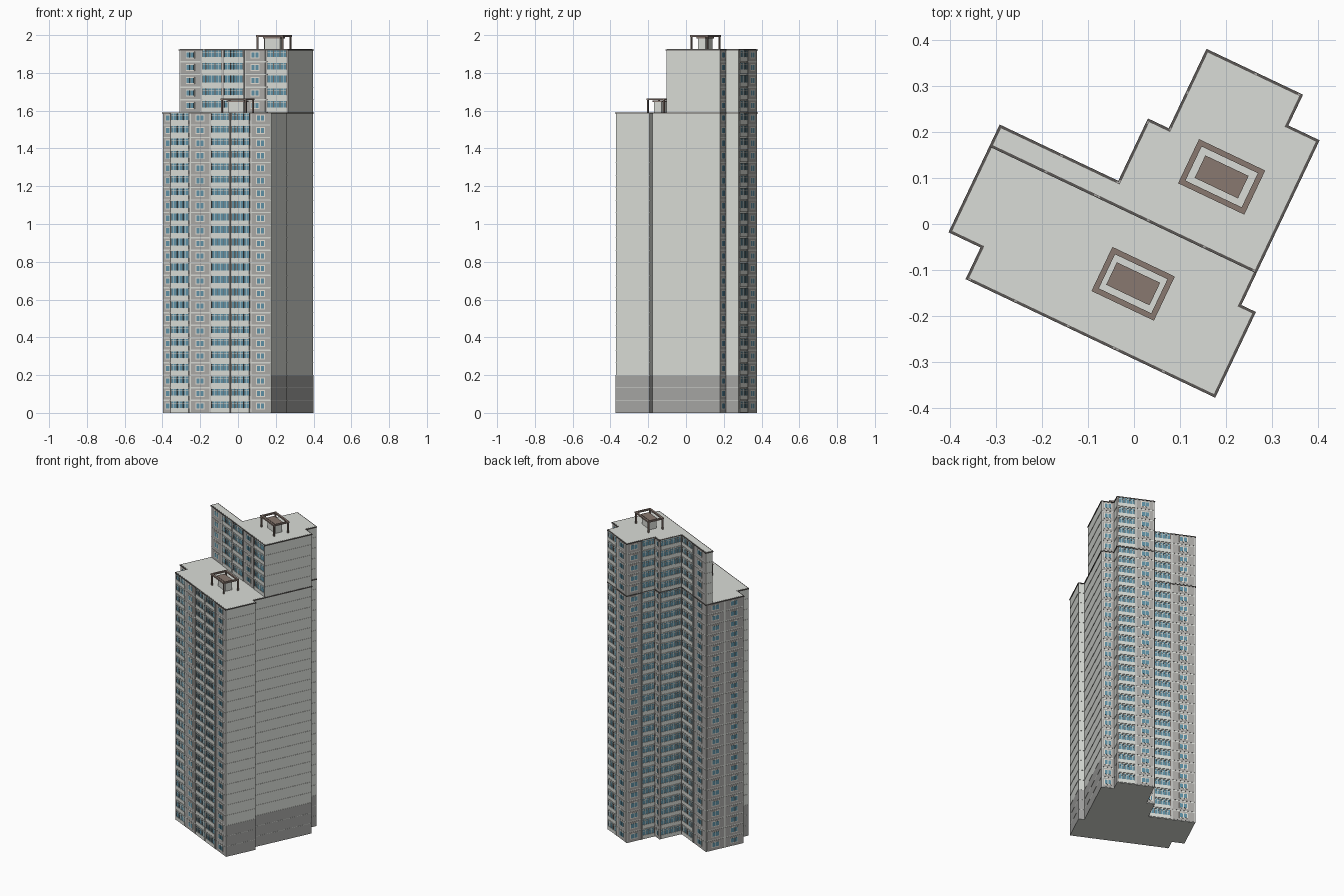
import bpy
import math

if "Cube" in bpy.data.objects:
    bpy.data.objects.remove(bpy.data.objects["Cube"])

ANGLE = math.radians(-25.4)
CA, SA = math.cos(ANGLE), math.sin(ANGLE)
LOW, TOP = 1.59, 1.925
INSET = 0.003

COLOURS = {
    "light_wall": (0.70, 0.72, 0.68),
    "base_grey": (0.38, 0.38, 0.37),
    "panel_grey": (0.41, 0.40, 0.385),
    "window_frame": (0.76, 0.72, 0.65),
    "glass_blue": (0.115, 0.285, 0.38),
    "mullion_brown": (0.17, 0.145, 0.13),
    "cornice_dark": (0.105, 0.095, 0.09),
    "canopy_brown": (0.247, 0.189, 0.163),
}
MATS = []
for name, rgb in COLOURS.items():
    m = bpy.data.materials.new(name)
    m.diffuse_color = (*rgb, 1)
    m.use_nodes = True
    m.node_tree.nodes["Principled BSDF"].inputs["Base Color"].default_value = m.diffuse_color
    MATS.append(m)
LIGHT, BASE, PANEL, FRAME, GLASS, MULLION, DARK, BROWN = range(8)


class Part:
    """Collects boxes and prisms in plan axes, then makes one object."""

    def __init__(self, name):
        self.name, self.v, self.f, self.m = name, [], [], []

    def box(self, origin, direction, s, z, n, mat):
        ox, oy = origin
        dx, dy = direction
        k = len(self.v)
        for a in s:
            for b in z:
                for c in n:
                    self.v.append((ox + dx * a + dy * c, oy + dy * a - dx * c, b))
        for q in ((0, 1, 3, 2), (4, 6, 7, 5), (0, 4, 5, 1),
                  (2, 3, 7, 6), (0, 2, 6, 4), (1, 5, 7, 3)):
            self.f.append([k + i for i in q])
            self.m.append(mat)

    def prism(self, poly, z0, z1, mat):
        k, n = len(self.v), len(poly)
        self.v += [(x, y, z) for z in (z0, z1) for x, y in poly]
        self.f.append([k + i for i in reversed(range(n))])
        self.f.append([k + n + i for i in range(n)])
        for i in range(n):
            j = (i + 1) % n
            self.f.append([k + i, k + j, k + n + j, k + n + i])
        self.m += [mat] * (n + 2)

    def finish(self):
        me = bpy.data.meshes.new(self.name)
        # turn from plan axes to the skewed site direction
        me.from_pydata([(x * CA - y * SA, x * SA + y * CA, z) for x, y, z in self.v], [], self.f)
        for m in MATS:
            me.materials.append(m)
        me.polygons.foreach_set("material_index", self.m)
        me.update()
        ob = bpy.data.objects.new(self.name, me)
        bpy.context.collection.objects.link(ob)


def edge_dir(p, q):
    d = math.dist(p, q)
    return ((q[0] - p[0]) / d, (q[1] - p[1]) / d)


def shrink(poly, d):
    """Move every side of a right-angled outline inwards by d."""
    out = []
    for i, p in enumerate(poly):
        a = edge_dir(poly[i - 1], p)
        b = edge_dir(p, poly[(i + 1) % len(poly)])
        out.append((p[0] - d * (a[1] + b[1]), p[1] + d * (a[0] + b[0])))
    return out


def window_bay(part, o, d, s0, w, z, h):
    # grey panel, pale surround, two panes
    mid = s0 + w / 2
    ww = min(0.052, w * 0.6) / 2
    part.box(o, d, (s0 + .005, s0 + w - .005), (z + .004, z + h - .003), (-.001, .0015), PANEL)
    part.box(o, d, (mid - ww, mid + ww), (z + .018, z + .055), (0, .0027), FRAME)
    for a, b in ((-ww + .005, -.0025), (.0025, ww - .005)):
        part.box(o, d, (mid + a, mid + b), (z + .023, z + .050), (0, .0037), GLASS)


def balcony_bay(part, o, d, s0, w, z, h):
    # side piers, glazing strip, mullions, parapet and slab edge
    a, b = s0 + .007, s0 + w - .007
    for e in (s0 + .001, b):
        part.box(o, d, (e, e + .006), (z, z + h), (-.001, .002), PANEL)
    part.box(o, d, (a, b), (z + .024, z + .062), (-.001, .0015), GLASS)
    n = 2 * max(2, round((b - a) / 0.034))
    for i in range(n + 1):
        c = a + (b - a) * i / n
        t = .0022 if i % 2 == 0 else .0013
        part.box(o, d, (c - t, c + t), (z + .024, z + .062), (0, .003),
                 FRAME if i % 2 else MULLION)
    part.box(o, d, (a, b), (z + .0505, z + .0525), (0, .0025), FRAME)
    part.box(o, d, (a, b), (z + .003, z + .026), (-.001, .004), LIGHT)
    part.box(o, d, (a, b), (z + .061, z + h - .001), (-.001, .004), LIGHT)


def dress(part, poly, patterns, z0, floors, h):
    """Give each side its bays: W window, B balcony, empty for a blank wall."""
    for i, pattern in enumerate(patterns):
        p, q = poly[i], poly[(i + 1) % len(poly)]
        d, length = edge_dir(p, q), math.dist(p, q)
        if not pattern and z0 == 0:
            part.box(p, d, (0, length), (0, 3 * h), (-.001, .001), BASE)
        for k in range(floors):
            z = z0 + k * h
            if not pattern:
                # raised floor joints
                if k:
                    part.box(p, d, (0, length), (z - .0008, z + .0008), (0, .0018), LIGHT)
                continue
            w = length / len(pattern)
            for j, kind in enumerate(pattern):
                bay = window_bay if kind == "W" else balcony_bay
                bay(part, p, d, j * w, w, z, h)


def storey_block(prefix, poly, patterns, z0, z1, floors):
    wall = shrink(poly, INSET)
    body = Part(prefix + "_tower_walls")
    body.prism(wall, z0, z1 - .005, LIGHT)
    body.finish()
    skin = Part(prefix + "_windows_and_balconies")
    dress(skin, wall, patterns, z0, floors, (z1 - z0) / floors)
    skin.finish()
    cornice = Part(prefix + "_cornice")
    cornice.prism(shrink(poly, -.001), z1 - .0055, z1, DARK)
    cornice.finish()
    roof = Part(prefix + "_roof")
    roof.prism(shrink(poly, .005), z1 - .004, z1 + .001, LIGHT)
    roof.finish()


def roof_canopy(prefix, cu, cv, z, lu):
    part = Part(prefix + "_roof_canopy")
    o, d = (cu, cv), (1, 0)
    hu, hv, t, top = lu / 2, 0.053, 0.012, z + 0.075

    def block(u, v, zz, mat):
        part.box(o, d, u, zz, (-v[1], -v[0]), mat)

    # open rectangular frame
    for s in (-1, 1):
        e = s * (hv - t / 2)
        block((-hu, hu), (e - t / 2, e + t / 2), (top - .009, top), BROWN)
        e = s * (hu - t / 2)
        block((e - t / 2, e + t / 2), (-hv + t, hv - t), (top - .009, top), BROWN)
        # corner posts
        for r in (-1, 1):
            u, v = s * (hu - t / 2), r * (hv - t / 2)
            block((u - .004, u + .004), (v - .004, v + .004), (z, top - .009), BROWN)
    # stair head with its lid
    block((-.045, .045), (-.022, .022), (z, top - .018), LIGHT)
    block((-.052, .052), (-.027, .027), (top - .018, top - .011), BROWN)
    part.finish()


# plan outlines, counter-clockwise
BACK = [(.285, .336), (.21, .336), (.21, .41), (-.02, .41), (-.02, .219),
        (-.07, .219), (-.07, .069), (-.355, .069)]
BACK_BAYS = ["W", "", "BW", "WB", "W", "B", "BW"]
lower = [(.32, -.264), (.32, -.06), (.285, -.06)] + BACK + \
        [(-.355, -.188), (-.278, -.188), (-.278, -.264)]
upper = [(.285, .018)] + BACK + [(-.355, .018)]

storey_block("lower", lower, ["", "", ""] + BACK_BAYS + ["WW", "W", "", "BWBBW"], 0, LOW, 24)
storey_block("upper", upper, [""] + BACK_BAYS + ["", "WBBWB"], LOW, TOP, 5)
roof_canopy("lower", .054, -.118, LOW, .150)
roof_canopy("upper", .128, .174, TOP, .159)
